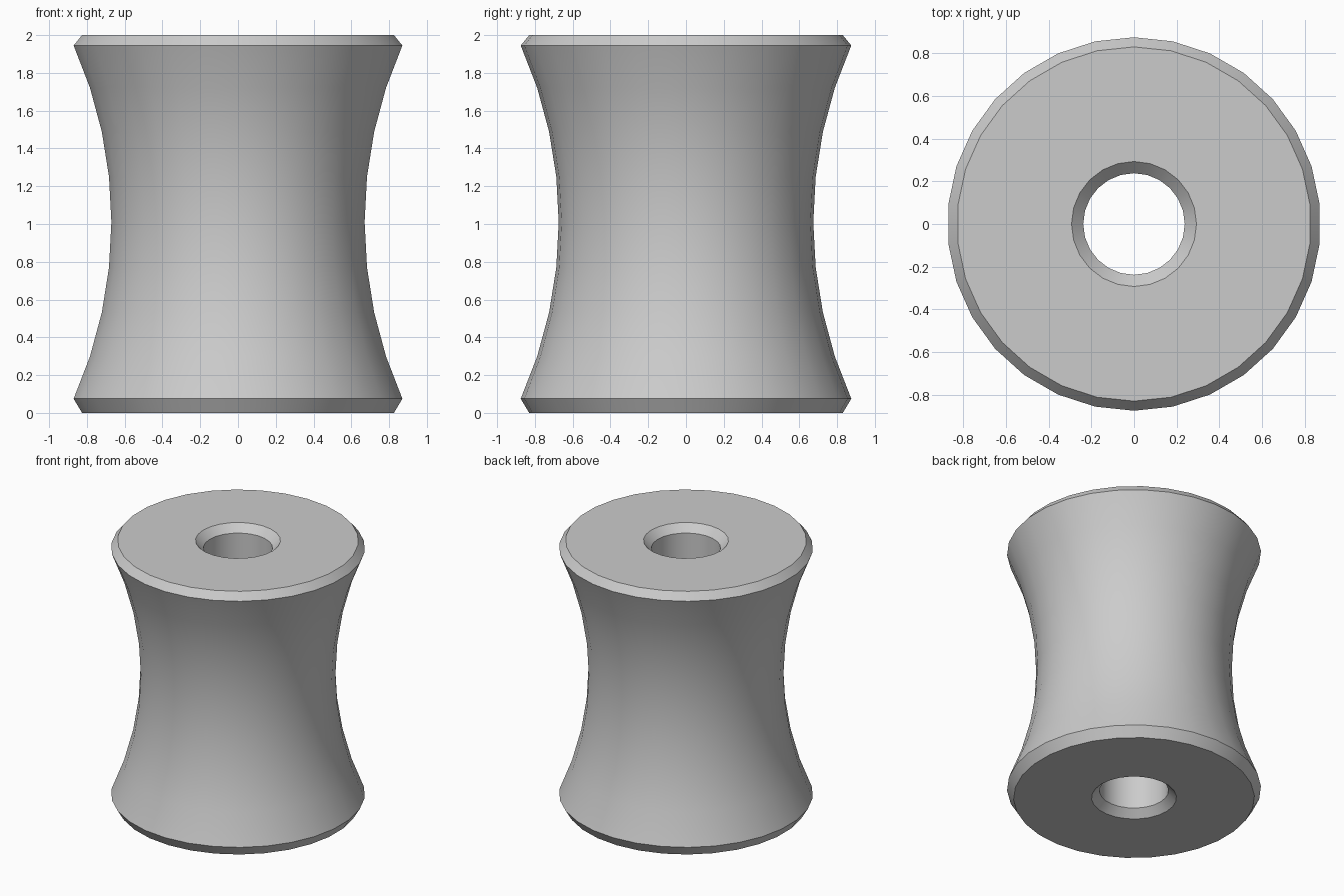
import bpy
import math
from math import radians

cube = bpy.data.objects.get("Cube")
if cube:
    bpy.data.objects.remove(cube, do_unlink=True)

grey = bpy.data.materials.new("light_grey")
grey.use_nodes = True
grey.diffuse_color = (0.6, 0.6, 0.6, 1)
grey.node_tree.nodes["Principled BSDF"].inputs["Base Color"].default_value = (0.6, 0.6, 0.6, 1)


def lathe(name, profile, sides):
    """Solid of revolution from (radius, height) points, bottom to top."""
    verts, faces = [], []
    for r, z in profile:
        for i in range(sides):
            a = math.tau * i / sides + math.pi / 2
            verts.append((r * math.cos(a), r * math.sin(a), z))
    for k in range(len(profile) - 1):
        for i in range(sides):
            j = (i + 1) % sides
            lo, hi = k * sides, (k + 1) * sides
            faces.append((lo + i, lo + j, hi + j, hi + i))
    top = (len(profile) - 1) * sides
    faces.append(tuple(reversed(range(sides))))
    faces.append(tuple(range(top, top + sides)))
    mesh = bpy.data.meshes.new(name)
    mesh.from_pydata(verts, [], faces)
    mesh.materials.append(grey)
    obj = bpy.data.objects.new(name, mesh)
    bpy.context.collection.objects.link(obj)
    return obj


# Waisted body: concave side between two chamfered rims
low, high, rim, waist, steps = 0.075, 1.945, 0.875, 0.674, 8
half = (high - low) / 2
sag = rim - waist
arc_r = (half ** 2 + sag ** 2) / (2 * sag)
sweep = math.asin(half / arc_r)
side = []
for k in range(steps + 1):
    t = sweep * (2 * k / steps - 1)
    side.append((waist + arc_r * (1 - math.cos(t)),
                 (low + high) / 2 + arc_r * math.sin(t)))
body = lathe("spool_body", [(0.83, 0)] + side + [(0.83, 2)], 30)

# Bore with countersunk ends, cut straight through
bore, mouth, depth, over = 0.238, 0.293, 0.055, 0.05
cutter = lathe("bore_cutter", [
    (mouth + over, -over), (bore, depth),
    (bore, 2 - depth), (mouth + over, 2 + over)], 24)
cutter.hide_render = True

cut = body.modifiers.new("bore", "BOOLEAN")
cut.operation = "DIFFERENCE"
cut.solver = "EXACT"
cut.object = cutter

bpy.ops.object.select_all(action="DESELECT")
body.select_set(True)
bpy.context.view_layer.objects.active = body
bpy.ops.object.modifier_apply(modifier=cut.name)
bpy.data.objects.remove(cutter, do_unlink=True)

# Smooth round surfaces, crisp rims
bpy.ops.object.shade_smooth_by_angle(angle=radians(30))
